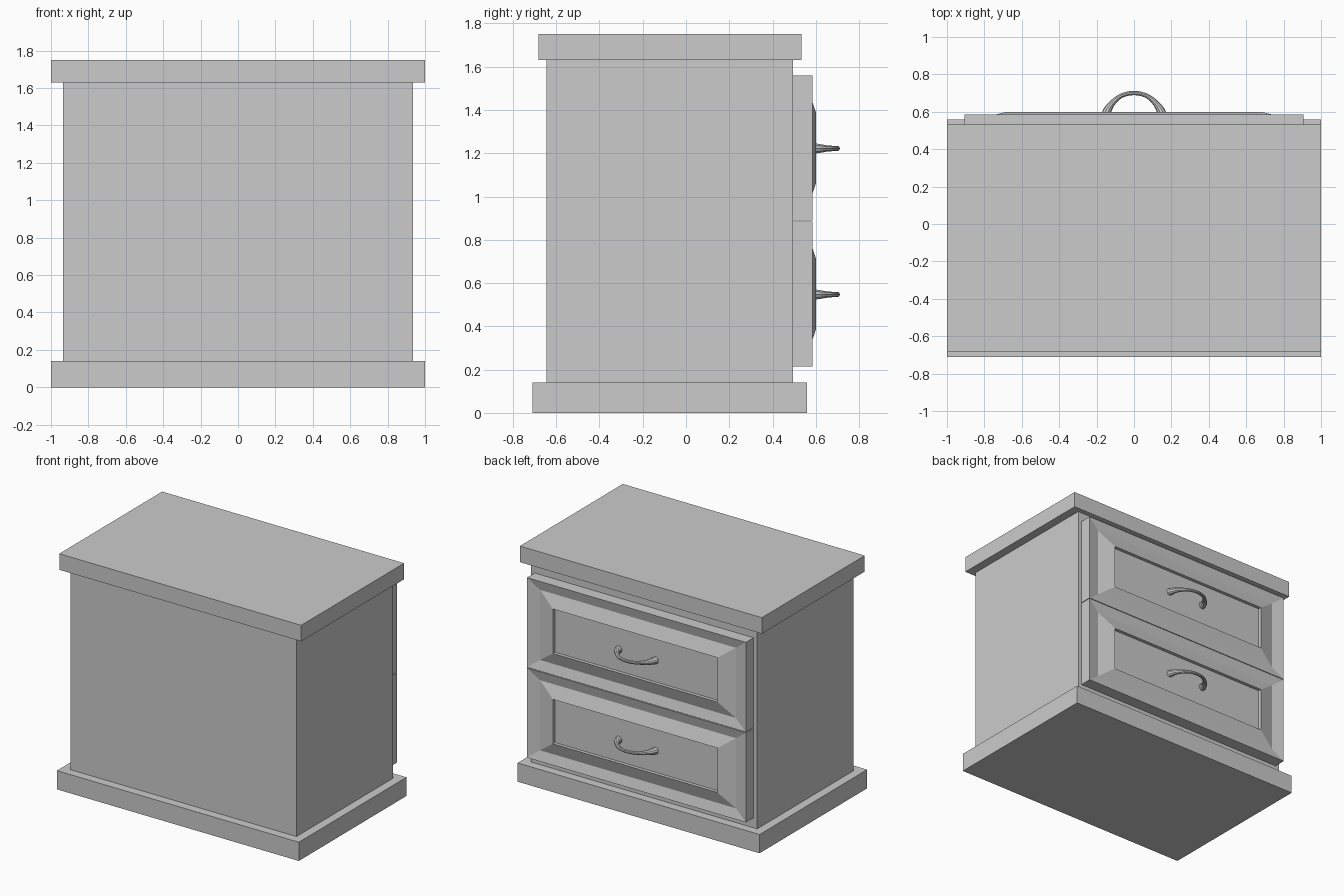
import bpy, bmesh

if "Cube" in bpy.data.objects:
    bpy.data.objects.remove(bpy.data.objects["Cube"])


def mesh_object(name, bm):
    bmesh.ops.recalc_face_normals(bm, faces=bm.faces)
    me = bpy.data.meshes.new(name)
    bm.to_mesh(me)
    bm.free()
    ob = bpy.data.objects.new(name, me)
    bpy.context.collection.objects.link(ob)
    return ob


def box(name, half_x, y0, y1, z0, z1):
    bm = bmesh.new()
    bmesh.ops.create_cube(bm, size=1)
    for v in bm.verts:
        v.co = (v.co.x * 2 * half_x,
                y0 + (v.co.y + 0.5) * (y1 - y0),
                z0 + (v.co.z + 0.5) * (z1 - z0))
    return mesh_object(name, bm)


def drawer_front(name, zc):
    # nested rectangles: half width, half height, depth
    rings = [(0.905, 0.335, 0.495), (0.905, 0.335, 0.585),
             (0.81, 0.262, 0.567), (0.68, 0.166, 0.60), (0.68, 0.166, 0.575)]
    bm = bmesh.new()
    loops = [[bm.verts.new((sx * hx, y, zc + sz * hz))
              for sx, sz in ((-1, -1), (1, -1), (1, 1), (-1, 1))]
             for hx, hz, y in rings]
    for a, b in zip(loops, loops[1:]):
        for i in range(4):
            j = (i + 1) % 4
            bm.faces.new((a[i], a[j], b[j], b[i]))
    bm.faces.new(loops[0])
    bm.faces.new(loops[-1])
    return mesh_object(name, bm)


def handle(name, zc):
    # half path: x, y, thickness radius; mirrored to the other side
    half = [(0.152, 0.572, 0.027), (0.143, 0.605, 0.023), (0.118, 0.643, 0.016),
            (0.08, 0.678, 0.0125), (0.04, 0.695, 0.0115)]
    pts = [(-x, y, r) for x, y, r in half] + [(0, 0.70, 0.0115)] + half[::-1]
    cu = bpy.data.curves.new(name, 'CURVE')
    cu.dimensions = '3D'
    cu.bevel_depth = 1.0
    cu.bevel_resolution = 3
    cu.resolution_u = 4
    cu.use_fill_caps = True
    sp = cu.splines.new('BEZIER')
    sp.bezier_points.add(len(pts) - 1)
    for p, (x, y, r) in zip(sp.bezier_points, pts):
        p.co = (x, y, zc)
        p.radius = r
        p.handle_left_type = p.handle_right_type = 'AUTO'
    ob = bpy.data.objects.new(name, cu)
    bpy.context.collection.objects.link(ob)
    # turn the curve into a smooth mesh
    bpy.ops.object.select_all(action='DESELECT')
    ob.select_set(True)
    bpy.context.view_layer.objects.active = ob
    bpy.ops.object.convert(target='MESH')
    bpy.ops.object.shade_smooth_by_angle()


# carcass
box("base_plinth", 1.0, -0.71, 0.56, 0.0, 0.14)
box("cabinet_body", 0.935, -0.645, 0.495, 0.14, 1.63)
box("top_slab", 1.0, -0.682, 0.533, 1.63, 1.75)

# drawers with handles
for label, zc in (("lower", 0.55), ("upper", 1.225)):
    drawer_front(label + "_drawer_front", zc)
    handle(label + "_drawer_handle", zc - 0.003)
